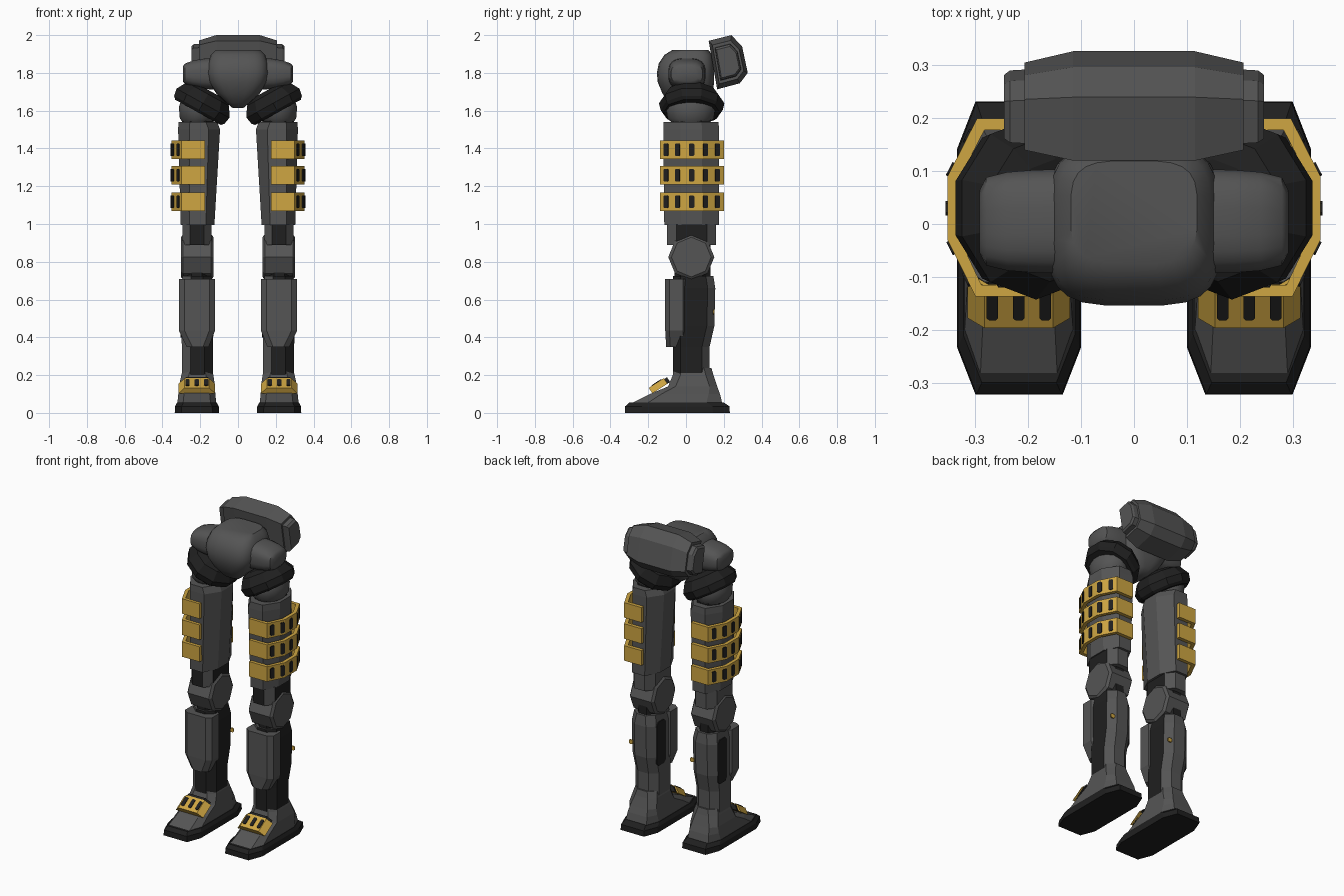
import bpy, bmesh, math
from mathutils import Vector as V

if "Cube" in bpy.data.objects:
    bpy.data.objects.remove(bpy.data.objects["Cube"])


def material(name, rgb):
    m = bpy.data.materials.new(name)
    m.diffuse_color = (*rgb, 1)
    m.use_nodes = True
    m.node_tree.nodes["Principled BSDF"].inputs["Base Color"].default_value = m.diffuse_color
    return m


GREY = material("armour grey", (0.09, 0.09, 0.09))
DARK = material("dark rubber", (0.014, 0.014, 0.014))
YELLOW = material("yellow strap", (0.62, 0.38, 0.055))


def build(name, solids, mats, s=1, smooth=0, rule=None):
    """Skin lists of rings into closed solids; s=-1 mirrors in x."""
    bm = bmesh.new()
    for rings in solids:
        vs = [[bm.verts.new((p[0] * s, p[1], p[2])) for p in r] for r in rings]
        n = len(vs[0])
        for a, b in zip(vs, vs[1:]):
            for i in range(n):
                bm.faces.new((a[i], a[(i + 1) % n], b[(i + 1) % n], b[i]))
        bm.faces.new(vs[0])
        bm.faces.new(vs[-1])
    bmesh.ops.recalc_face_normals(bm, faces=bm.faces)
    bm.normal_update()
    if rule:
        for f in bm.faces:
            f.material_index = rule(f)
    me = bpy.data.meshes.new(name)
    bm.to_mesh(me)
    bm.free()
    ob = bpy.data.objects.new(name, me)
    bpy.context.collection.objects.link(ob)
    for m in mats:
        me.materials.append(m)
    if smooth:
        bpy.ops.object.select_all(action='DESELECT')
        ob.select_set(True)
        bpy.context.view_layer.objects.active = ob
        bpy.ops.object.shade_smooth_by_angle(angle=math.radians(smooth))
    return ob


def octa(x0, x1, y0, y1, z, cx, cy):
    """Chamfered rectangle at height z."""
    return [(x0 + cx, y0, z), (x1 - cx, y0, z), (x1, y0 + cy, z), (x1, y1 - cy, z),
            (x1 - cx, y1, z), (x0 + cx, y1, z), (x0, y1 - cy, z), (x0, y0 + cy, z)]


def superellipse(hx, y0, y1, z, n=24, p=0.55):
    out = []
    for i in range(n):
        a = 2 * math.pi * (i + .5) / n
        c, q = math.cos(a), math.sin(a)
        out.append((hx * math.copysign(abs(c) ** p, c),
                    (y0 + y1) / 2 + (y1 - y0) / 2 * math.copysign(abs(q) ** p, q), z))
    return out


def disc(c, u, v, r, n, off=0.0, rv=None):
    return [c + u * r * math.cos(2 * math.pi * (i + off) / n)
            + v * (rv or r) * math.sin(2 * math.pi * (i + off) / n) for i in range(n)]


def plate(c, u, v, n, hw, hh, t=0.004):
    """Thin slot-shaped plate with cut corners, lying on normal n."""
    prof = octa(-hw, hw, -hh, hh, 0, hw * .4, hw * .4)
    return [[c + u * p[0] + v * p[1] + n * k for p in prof] for k in (-t, t)]


X, Y, Z = V((1, 0, 0)), V((0, 1, 0)), V((0, 0, 1))

# Pelvis body
build("pelvis", [[superellipse(*q) for q in (
    (.03, -.05, .08, 1.615), (.06, -.09, .12, 1.64), (.115, -.125, .14, 1.69), (.155, -.15, .15, 1.75),
    (.165, -.155, .15, 1.80), (.16, -.145, .15, 1.85), (.145, -.115, .14, 1.895), (.12, -.075, .12, 1.92))]],
    [GREY], smooth=40)

# Rear pack, skinned along x from its side outline
side = [(.12, 1.97), (.24, 2.0), (.297, 1.94), (.327, 1.80), (.285, 1.745), (.165, 1.713)]


def pack_ring(x, k):
    return [(x, .22 + (y - .22) * k, 1.857 + (z - 1.857) * k) for y, z in side]


build("rear_pack", [[pack_ring(x, k) for x, k in ((-.207, .8), (-.115, 1), (.115, 1), (.207, .8))]], [GREY])
build("rear_pack_ends", [[pack_ring(x, k) for x, k in ((s * .2, .68), (s * .235, .66), (s * .246, .58))]
                         for s in (-1, 1)], [GREY])

# Thigh strap outline (outer path, then inner path back)
outer = [(.175, -.137), (.30, -.137), (.353, -.03), (.353, .09), (.297, .2), (.175, .2)]
inner = [(.175, .178), (.283, .178), (.331, .085), (.331, -.025), (.289, -.115), (.175, -.115)]

for s, tag in ((1, "right"), (-1, "left")):
    # Hip bulge
    build(f"{tag}_hip", [[[(x, .005 + y, 1.795 + z) for y, z, _ in superellipse(ry, -rz, rz, 0, 20, .7)]
                          for x, ry, rz in ((.12, .10, .085), (.19, .098, .08), (.24, .094, .07),
                                            (.28, .084, .055), (.292, .06, .04))]], [GREY], s, 40)
    # Tilted dark collar around the hip
    a = math.radians(29)
    u, n = V((math.cos(a), 0, math.sin(a))), V((-math.sin(a), 0, math.cos(a)))
    c = V((.188, .03, 1.635))
    build(f"{tag}_hip_collar", [[disc(c + n * h, u, Y, r, 10, .5, r * 1.03) for h, r in
                                 ((-.05, .145), (-.035, .16), (.005, .168), (.06, .135), (.08, .09))]],
          [DARK], s)
    # Hip socket and dark joint
    build(f"{tag}_hip_socket", [[disc(V((x, .025, z)), X, Y, r, 16, .5, r * 1.25) for z, x, r in
                                 ((1.53, .215, .075), (1.56, .21, .1), (1.62, .208, .107), (1.66, .2, .1))]],
          [GREY], s, 40)
    build(f"{tag}_thigh_joint", [[octa(.13, .29, -.07, .13, z, .04, .05) for z in (1.45, 1.555)]], [DARK], s)
    # Thigh armour
    build(f"{tag}_thigh", [[octa(.125, .303, -.115, .175, .995, .045, .09),
                            octa(.095, .317, -.12, .175, 1.5, .06, .09),
                            octa(.11, .315, -.118, .172, 1.54, .06, .09)]], [GREY], s)
    # Three thigh straps with dark slots
    for i, z in enumerate((1.118, 1.258, 1.393)):
        build(f"{tag}_thigh_strap_{i + 1}", [[[(x, y, z + h) for x, y in outer + inner]
                                              for h in (-.048, .048)]], [YELLOW], s)
        slots = []
        for y in (-.105, -.045, .03, .103, .166):
            j = 1 if y < -.03 else 2 if y < .09 else 3
            p, q = V((*outer[j], 0)), V((*outer[j + 1], 0))
            t = (q - p).normalized()
            pos = p.lerp(q, (y - p.y) / (q.y - p.y)) + Z * z
            slots.append(plate(pos, t, Z, t.cross(Z), .014, .034))
        build(f"{tag}_strap_slots_{i + 1}", slots, [DARK], s)
    # Lower thigh, dark on its front and on the +x side
    build(f"{tag}_lower_thigh", [[octa(.14, .295, -.1, .16, z, .04, .05) for z in (.89, 1.0)]],
          [GREY, DARK], s, rule=lambda f: int(f.normal.y < -.9 or f.normal.x > .9))
    # Knee
    build(f"{tag}_knee_core", [[octa(.15, .285, -.06, .13, z, .04, .05) for z in (.65, .95)]], [DARK], s)
    build(f"{tag}_knee", [[disc(V((x, .028, .825)), Y, Z, r, 8, 0) for x, r in
                           ((.13, .105), (.142, .122), (.29, .122), (.302, .105))]], [GREY], s)
    # Calf: dark front and +x side, grey back
    build(f"{tag}_calf", [[octa(x0, x1, -.07, y1, z, .045, .04) for x0, x1, y1, z in
                           ((.132, .297, .125, .18), (.132, .297, .125, .35), (.13, .302, .15, .46),
                            (.13, .302, .155, .66), (.142, .292, .145, .725))]],
          [GREY, DARK], s, rule=lambda f: int(f.normal.y < -.9 or f.normal.x > .8
                                              or (f.normal.x > .3 and f.normal.y < 0)))
    edge = .131 if s > 0 else .301
    build(f"{tag}_calf_dark_strip", [plate(V((edge, .065, .54)), Y, Z, X, .045, .14, .003)], [DARK], s)
    build(f"{tag}_calf_tag", [plate(V((.285 if s > 0 else .147, .147, .535)), X, Z, Y, .014, .013)], [YELLOW], s)
    # Shin guard
    build(f"{tag}_shin_guard", [[octa(x0, x1, y0, .006, z, .03, .022) for x0, x1, y0, z in
                                 ((.155, .272, -.105, .35), (.122, .313, -.11, .435),
                                  (.122, .313, -.11, .708))]], [GREY], s)
    # Foot: sole, upper and ankle
    build(f"{tag}_sole", [[octa(.1, .335, -.323, .232, 0, .035, .09), octa(.102, .333, -.322, .23, .035, .035, .09),
                           octa(.112, .323, -.3, .2, .055, .035, .09)]], [DARK], s)
    build(f"{tag}_foot", [[octa(.115, .321, -.292, .192, .05, .03, .085), octa(.12, .316, -.19, .18, .1, .03, .06),
                           octa(.122, .313, -.095, .165, .14, .035, .04), octa(.13, .3, -.07, .145, .2, .04, .04),
                           octa(.14, .29, -.065, .135, .238, .04, .04)]], [GREY], s)
    # Instep strap in a tilted frame, dark padding beneath
    b, v, n = V((.218, -.136, .13)), V((0, .84, .54)), V((0, -.54, .84))
    arch = [(-.097, 0), (-.065, .035), (.065, .035), (.097, 0)]

    def strap_ring(k, h):
        return [b + X * x * k + n * (z * k) + v * h for x, z in arch]

    build(f"{tag}_instep_strap", [[strap_ring(1, -.05), strap_ring(1, .045)]], [YELLOW], s)
    build(f"{tag}_instep_pad", [[strap_ring(.88, -.045), strap_ring(.88, .062)]], [DARK], s)
    build(f"{tag}_instep_slots", [plate(b + X * x + n * .035, X, v, n, .011, .03) for x in (-.05, 0, .05)],
          [DARK], s)
